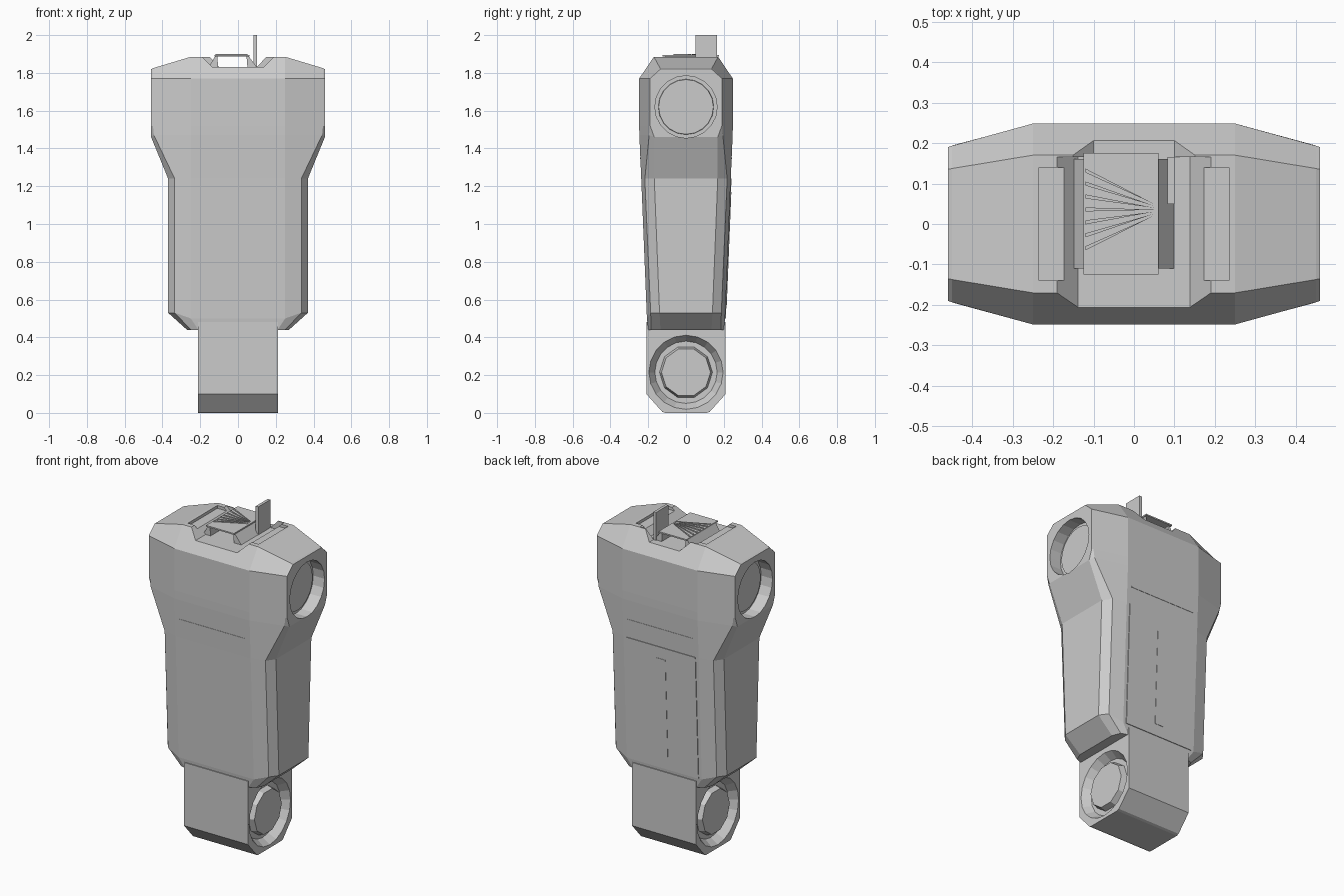
import bpy, bmesh, math
from mathutils import Matrix, Vector

if "Cube" in bpy.data.objects:
    bpy.data.objects.remove(bpy.data.objects["Cube"], do_unlink=True)

grey = bpy.data.materials.new("plain grey")
grey.use_nodes = True
grey.diffuse_color = (0.6, 0.6, 0.6, 1)
grey.node_tree.nodes["Principled BSDF"].inputs["Base Color"].default_value = (0.6, 0.6, 0.6, 1)


def finish(name, bm):
    bmesh.ops.recalc_face_normals(bm, faces=bm.faces)
    mesh = bpy.data.meshes.new(name)
    bm.to_mesh(mesh)
    bm.free()
    mesh.materials.append(grey)
    ob = bpy.data.objects.new(name, mesh)
    bpy.context.collection.objects.link(ob)
    return ob


def box(name, lo, hi):
    bm = bmesh.new()
    bmesh.ops.create_cube(bm, size=1)
    for v in bm.verts:
        v.co = Vector([a + (b - a) * (c + 0.5) for a, b, c in zip(lo, hi, v.co)])
    return finish(name, bm)


def prism(name, profile, start, end, place):
    """Extrude a 2D profile; place(u, v, d) gives the 3D point."""
    bm = bmesh.new()
    rings = [[bm.verts.new(place(u, v, d)) for u, v in profile] for d in (start, end)]
    n = len(profile)
    for i in range(n):
        j = (i + 1) % n
        bm.faces.new((rings[0][i], rings[0][j], rings[1][j], rings[1][i]))
    bm.faces.new(rings[0])
    bm.faces.new(rings[1])
    return finish(name, bm)


def disc(name, side, z, x_in, x_out, r_in, r_out, sides):
    """Round part along x on one side of the model."""
    bm = bmesh.new()
    bmesh.ops.create_cone(bm, cap_ends=True, segments=sides, radius1=r_in,
                          radius2=r_out, depth=x_out - x_in)
    turn = Matrix.Rotation(side * math.pi / 2, 4, 'Y')
    spot = Matrix.Translation((side * (x_in + x_out) / 2, 0, z))
    bm.transform(spot @ turn)
    return finish(name, bm)


def cut(ob, cutter):
    mod = ob.modifiers.new("cut", 'BOOLEAN')
    mod.operation = 'DIFFERENCE'
    mod.solver = 'EXACT'
    mod.object = cutter
    bpy.context.view_layer.objects.active = ob
    bpy.ops.object.modifier_apply(modifier=mod.name)
    bpy.data.objects.remove(cutter, do_unlink=True)


# Main body: rings of quarter outlines (side, chamfer, front), mirrored four ways
levels = [
    [(.27, .135, .44), (.25, .185, .44), (.21, .2, .44)],
    [(.37, .14, .53), (.335, .187, .53), (.25, .207, .5)],
    [(.37, .168, 1.24), (.335, .218, 1.24), (.25, .237, 1.24)],
    [(.46, .168, 1.46), (.445, .195, 1.47), (.25, .247, 1.47)],
    [(.46, .19, 1.52), (.45, .193, 1.52), (.25, .248, 1.52)],
    [(.46, .19, 1.77), (.45, .193, 1.77), (.25, .248, 1.77)],
    [(.46, .135, 1.82), (.45, .137, 1.825), (.25, .17, 1.885)],
]
bm = bmesh.new()
rings = []
for q in levels:
    back = q + [(-x, y, z) for x, y, z in reversed(q)]
    front = [(x, -y, z) for x, y, z in reversed(back)]
    rings.append([bm.verts.new(p) for p in back + front])
count = len(rings[0])
for a, b in zip(rings, rings[1:]):
    for i in range(count):
        j = (i + 1) % count
        bm.faces.new((a[i], a[j], b[j], b[i]))
for ring in (rings[0], rings[-1]):
    for i in range(count // 2 - 1):
        bm.faces.new((ring[i], ring[i + 1], ring[count - 2 - i], ring[count - 1 - i]))
body = finish("main_body", bm)


# Notches and shallow tray in the top
def notch(bottom, top, start, end):
    shape = [(-bottom, 1.832), (bottom, 1.832), (top, 1.9), (-top, 1.9)]
    return prism("notch_cutter", shape, start, end, lambda u, v, d: (u, d, v))


cut(body, notch(.138, .205, -.3, .165))
cut(body, notch(.1, .165, .15, .3))
cut(body, box("tray_cutter", (-.235, -.14, 1.868), (.235, .14, 1.95)))

# Lower joint block with a chamfered underside
joint = prism("lower_joint", [(-.21, .48), (-.21, .1), (-.125, .005), (-.11, 0),
                              (.11, 0), (.125, .005), (.21, .1), (.21, .48)],
              -.212, .212, lambda u, v, d: (d, u, v))

# Round recesses on both sides
for side, word in ((1, "left"), (-1, "right")):
    cut(body, disc("upper_cutter", side, 1.62, .385, .55, .165, .165, 20))
    cut(joint, disc("lower_cutter", side, .215, .165, .225, .165, .205, 20))
    disc(word + "_joint_hub", side, .215, .15, .2, .145, .13, 10)
    disc(word + "_upper_disc", side, 1.62, .37, .395, .15, .145, 20)

# Back access panel with its slot strip, and seams on both faces


def tilted(name, half, low, high, lift, sign):
    def surface(z):
        return .207 + (z - .5) * (.237 - .207) / .74 if z < 1.24 else .237 + (z - 1.24) * .0435
    bm = bmesh.new()
    verts = []
    for off in (-.005, lift):
        verts += [bm.verts.new((x, sign * (surface(z) + off), z))
                  for x, z in ((-half, low), (half, low), (half, high), (-half, high))]
    for f in ((0, 1, 2, 3), (4, 5, 6, 7), (0, 1, 5, 4), (1, 2, 6, 5), (2, 3, 7, 6), (3, 0, 4, 7)):
        bm.faces.new([verts[i] for i in f])
    return finish(name, bm)


tilted("back_panel", .23, .5, 1.24, .004, 1)
tilted("back_slot_strip", .03, .57, 1.17, .006, 1)
for sign, word in ((1, "back"), (-1, "front")):
    tilted(word + "_seam", .22, 1.345, 1.352, .002, sign)

# Raised top plate, its gussets and ribs, and the upright fin
box("top_plate", (-.125, -.125, 1.888), (.06, .175, 1.896))
for name, foot, head in (("plate_gusset_a", -.13, -.115), ("plate_gusset_b", .075, .05)):
    prism(name, [(foot - .025, 1.83), (foot + .025, 1.83), (head + .005, 1.89), (head - .005, 1.89)],
          -.11, .16, lambda u, v, d: (u, d, v))
for k in range(7):
    y = -.06 + k * .032
    prism("plate_rib", [(-.12, y - .005), (.05, .035 + (y - .035) * .15), (-.12, y + .005)],
          1.89, 1.9, lambda u, v, d: (u, v, d))
box("upright_fin", (.083, .05, 1.832), (.1, .165, 2.0))
